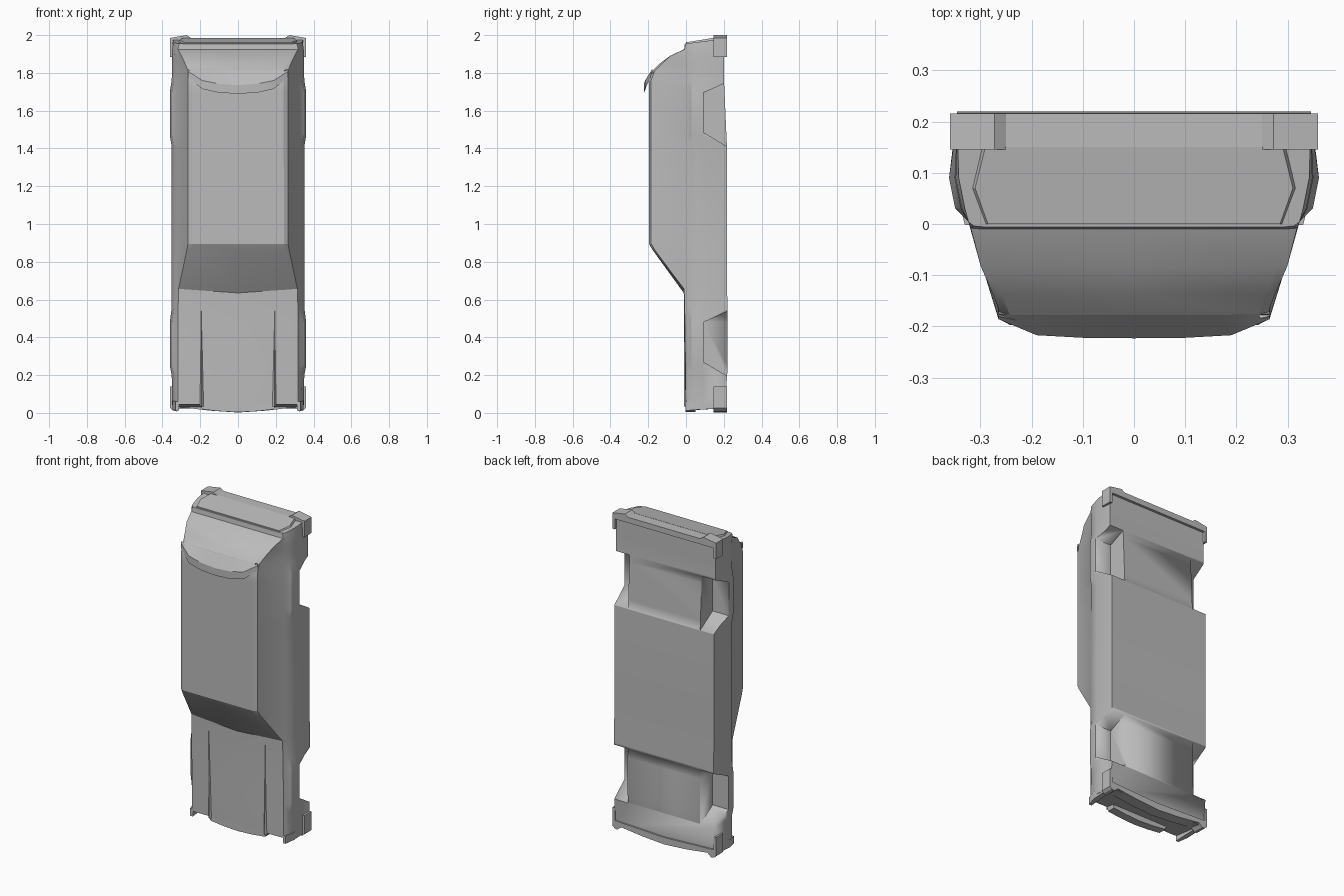
import bpy, bmesh, math

grey = bpy.data.materials.new("body_grey")
grey.diffuse_color = (0.5, 0.5, 0.5, 1)


def finish(name, bm, angle=25):
    bmesh.ops.remove_doubles(bm, verts=bm.verts, dist=0.0005)
    bmesh.ops.recalc_face_normals(bm, faces=bm.faces)
    me = bpy.data.meshes.new(name)
    bm.to_mesh(me)
    bm.free()
    me.materials.append(grey)
    ob = bpy.data.objects.new(name, me)
    bpy.context.collection.objects.link(ob)
    bpy.ops.object.select_all(action='DESELECT')
    ob.select_set(True)
    bpy.context.view_layer.objects.active = ob
    bpy.ops.object.shade_smooth_by_angle(angle=math.radians(angle))
    return ob


def loft(name, rings, angle=25, closed=False):
    """Skin a list of closed rings; cap the ends unless they close up."""
    bm = bmesh.new()
    vs = [[bm.verts.new(p) for p in r] for r in rings]
    n = len(vs[0])
    for a, b in zip(vs, vs[1:]):
        for i in range(n):
            j = (i + 1) % n
            bm.faces.new((a[i], a[j], b[j], b[i]))
    bm.faces.new(vs[0])
    bm.faces.new(vs[-1])
    return finish(name, bm, angle)


def slab(name, half, y0, y1):
    """Outline in x,z (right half, from centre outwards and back) mirrored, extruded in y."""
    pts = half + [(-x, z) for x, z in reversed(half) if x > 0]
    return loft(name, [[(x, y, z) for x, z in pts] for y in (y0, y1)], 20)


# Body shell: z, slope, underside y, flank x, roof edge x, roof y, centre dip
stations = [
    (0.045, -0.10, 0.205, 0.348, 0.318, -0.003, 0.0),
    (0.20, 0, 0.218, 0.351, 0.318, -0.005, 0),
    (0.25, 0, 0.220, 0.361, 0.318, -0.005, 0),
    (0.48, 0, 0.220, 0.361, 0.317, -0.008, 0),
    (0.55, 0, 0.219, 0.352, 0.317, -0.009, 0),
    (0.655, 0, 0.218, 0.352, 0.315, -0.012, 0.02),
    (0.86, 0, 0.217, 0.352, 0.271, -0.175, 0),
    (0.895, 0, 0.217, 0.352, 0.265, -0.196, 0),
    (1.41, 0, 0.217, 0.351, 0.264, -0.197, 0),
    (1.47, 0, 0.214, 0.361, 0.264, -0.197, 0),
    (1.70, 0, 0.204, 0.361, 0.264, -0.197, 0),
    (1.76, 0, 0.201, 0.351, 0.264, -0.197, 0),
    (1.81, 0, 0.2, 0.35, 0.264, -0.178, 0),
    (1.85, 0, 0.2, 0.35, 0.28, -0.138, 0),
    (1.89, 0, 0.2, 0.35, 0.299, -0.085, 0),
    (1.925, 0, 0.2, 0.348, 0.318, -0.010, 0),
    (1.955, 0.13, 0.2, 0.342, 0.312, -0.006, 0),
]
rings = []
for z, s, yu, xf, xr, yr, dip in stations:
    rise = 0.012 if yr < -0.1 else 0.002
    half = [(0.345, yu), (xf, 0.09), (xf - 0.012, 0.03), (0.323, 0.004),
            (xr, yr + rise), (xr - 0.022, yr)]
    ring = [(x, y, z + s * y) for x, y in half]
    ring.append((0.0, yr, z - dip + s * yr))
    ring += [(-x, y, z + s * y) for x, y in reversed(half)]
    rings.append(ring)
body = loft("body_shell", rings, 22)

# Wheel arches cut out of the flanks
for z0 in (0.195, 1.41):
    for sx in (-1, 1):
        prof = [(0.26, z0 - 0.025), (0.093, z0 + 0.075), (0.093, z0 + 0.285), (0.26, z0 + 0.36)]
        cut = loft("arch_cutter", [[(sx * x, y, z) for y, z in prof] for x in (0.25, 0.45)])
        cut.hide_render = True
        mod = body.modifiers.new("arch", 'BOOLEAN')
        mod.operation = 'DIFFERENCE'
        mod.solver = 'EXACT'
        mod.object = cut
        bpy.context.view_layer.objects.active = body
        bpy.ops.object.modifier_apply(modifier=mod.name)
        bpy.data.objects.remove(cut, do_unlink=True)

# Curved lip at the end of the roof
lip = []
for x, y, lo, hi in ((0.264, -0.186, 1.775, 1.808), (0.19, -0.217, 1.715, 1.76),
                     (0.1, -0.222, 1.695, 1.742), (0, -0.223, 1.69, 1.735)):
    lip.append([(x, y, lo), (x, y, hi), (x, -0.176, 1.812), (x, -0.17, 1.79),
                (x, min(y + 0.02, -0.18), hi + 0.012)])
lip += [[(-x, y, z) for x, y, z in r] for r in reversed(lip[:-1])]
loft("roof_lip", lip, 30)

# Raised panel on the upper end
panel = [(0.285, 0.0), (0.31, 0.07), (0.29, 0.15), (-0.29, 0.15), (-0.31, 0.07), (-0.285, 0.0)]
loft("end_panel", [[(x * k, y, h + 0.16 * y) for x, y in panel]
                   for h, k in ((1.945, 1.03), (1.962, 1.0))])

# Nose and fender tips at the lower end
slab("nose", [(0, 0.004), (0.10, 0.009), (0.19, 0.019), (0.20, 0.055), (0, 0.055)], -0.002, 0.05)
for sx in (-1, 1):
    loft("fender_tip", [[(sx * 0.312, -0.002, z), (sx * 0.33, -0.002, z),
                         (sx * 0.346, 0.06, z + 0.005), (sx * 0.346, 0.16, z + 0.01),
                         (sx * 0.318, 0.16, z + 0.01)] for z in (0.012, 0.06)])
    # Tapering hood ridge
    loft("hood_ridge", [[(sx * (xc - w), -0.003, z), (sx * xc, -0.011, z), (sx * (xc + w), -0.003, z)]
                        for xc, w, z in ((0.192, 0.010, 0.035), (0.197, 0.003, 0.62))])

# Bumpers with ends wrapped round the flanks
slab("lower_bumper", [(0, 0.002), (0.15, 0.012), (0.30, 0.03), (0.325, 0.008), (0.345, 0.012),
                      (0.359, 0.025), (0.359, 0.14), (0.342, 0.14), (0.342, 0.06), (0, 0.045)],
     0.145, 0.216)
slab("upper_bumper", [(0, 1.985), (0.25, 1.985), (0.272, 2.0), (0.359, 1.985), (0.359, 1.885),
                      (0.342, 1.885), (0.342, 1.95), (0, 1.95)], 0.145, 0.216)
